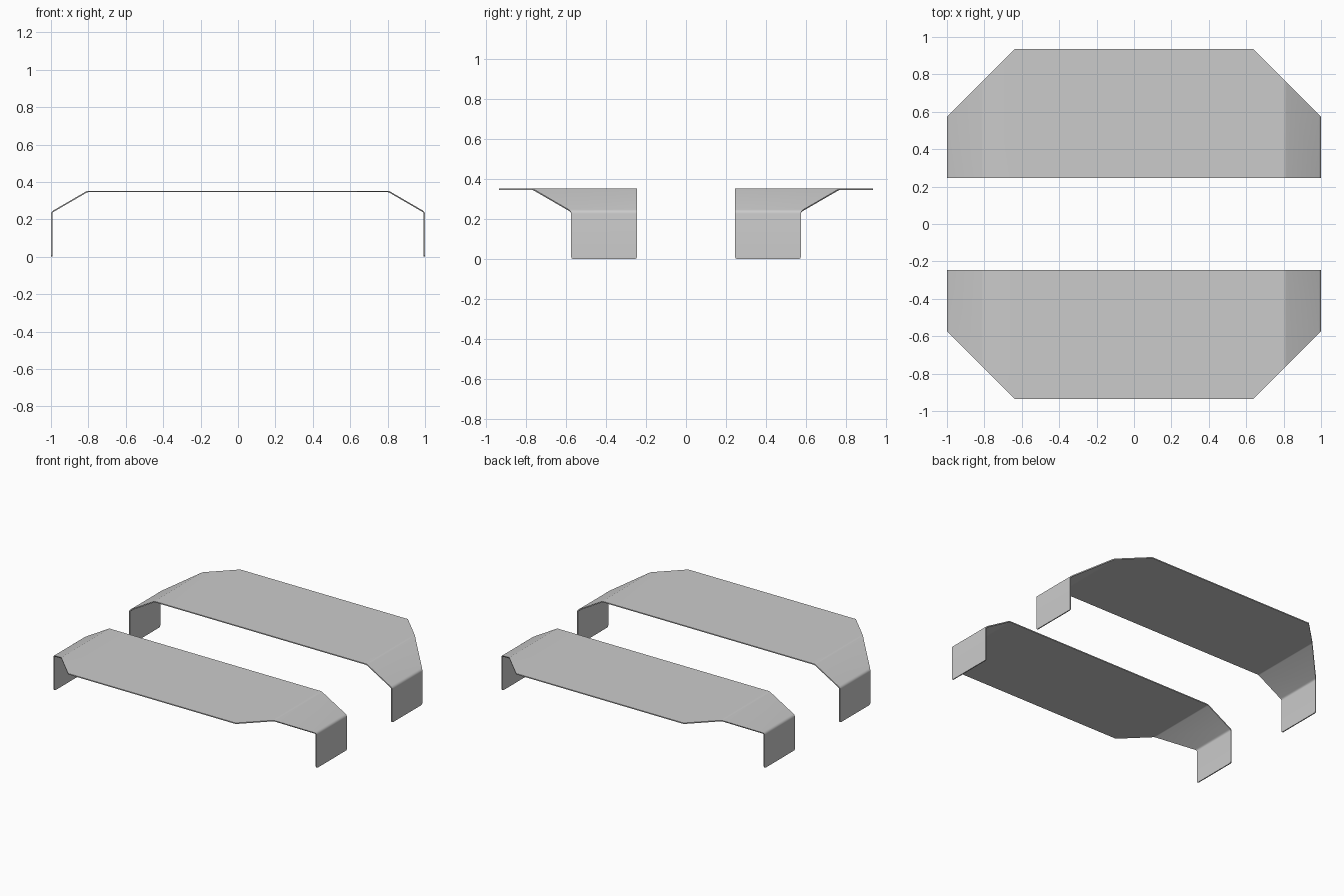
import bpy
from mathutils import Vector

if "Cube" in bpy.data.objects:
    bpy.data.objects.remove(bpy.data.objects["Cube"])

TOP, INNER, OUTER, THICK = 0.352, 0.245, 0.935, 0.007


def bend(a, corner, b, t, n=4):
    """Small rounded fold at corner, between directions to a and b."""
    a, c, b = Vector(a), Vector(corner), Vector(b)
    p, q = c + (a - c).normalized() * t, c + (b - c).normalized() * t
    return [tuple(p * (1 - u) ** 2 + c * 2 * u * (1 - u) + q * u * u)
            for u in (i / n for i in range(n + 1))]


# Right half of the folded profile (x, z), from foot to top
foot, knee, shoulder, mid = (1, 0), (1, 0.24), (0.807, TOP), (0.637, TOP)
half = [foot, (1, 0.003), (1, 0.01)]
half += bend(foot, knee, shoulder, 0.014)
half += bend(knee, shoulder, mid, 0.008)
half += [mid]
profile = half + [(-x, z) for x, z in reversed(half)]


def plate(name, side):
    verts, faces = [], []
    for x, z in profile:
        # Slightly rounded lower corners, 45 degree clipped outer corners
        inset = 0.01 if z == 0 else 0.003 if z < 0.005 else 0
        outer = min(OUTER, 1.574 - abs(x)) - inset
        verts += [(x, side * (INNER + inset), z), (x, side * outer, z)]
    for i in range(0, len(verts) - 2, 2):
        f = (i, i + 1, i + 3, i + 2)
        faces.append(f if side > 0 else f[::-1])
    me = bpy.data.meshes.new(name)
    me.from_pydata(verts, [], faces)
    ob = bpy.data.objects.new(name, me)
    bpy.context.collection.objects.link(ob)
    # Sheet thickness grows inward from the outer face
    s = ob.modifiers.new("sheet_thickness", 'SOLIDIFY')
    s.thickness, s.offset, s.use_even_offset = THICK, -1, True
    bpy.context.view_layer.objects.active = ob
    ob.select_set(True)
    bpy.ops.object.modifier_apply(modifier=s.name)
    bpy.ops.object.shade_smooth_by_angle(angle=0.4)
    ob.select_set(False)


# Back and front folded sheets
plate("back_folded_plate", 1)
plate("front_folded_plate", -1)
